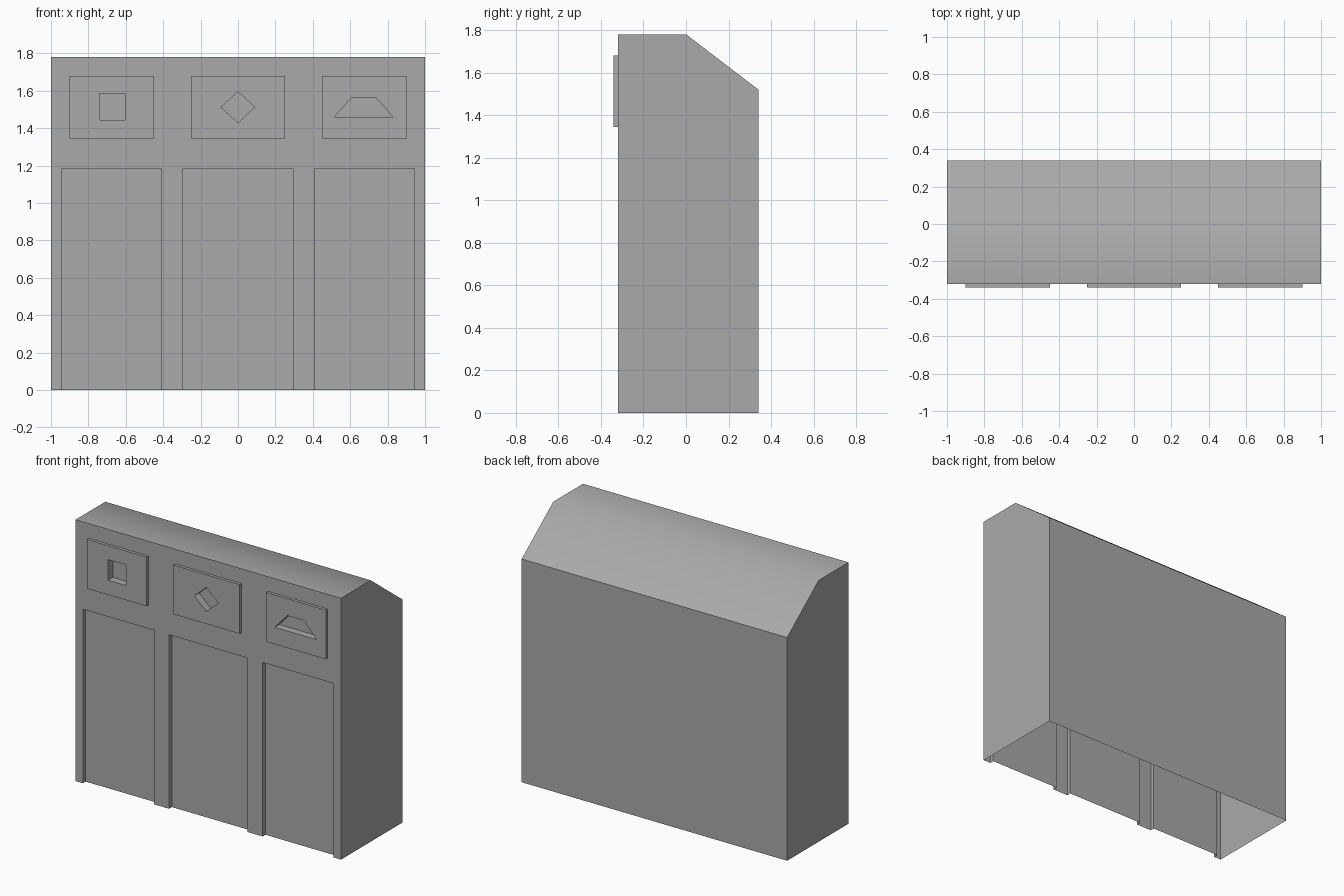
import bpy
import bmesh
import math
from mathutils import Vector

cube = bpy.data.objects.get("Cube")
if cube:
    bpy.data.objects.remove(cube, do_unlink=True)

FRONT, BACK, HEIGHT = -0.32, 0.34, 1.78
PLATE_FRONT = -0.34
POCKET_BACK = -0.29
DOOR_BACK = -0.29

grey = bpy.data.materials.new("plain_grey")
grey.use_nodes = True
grey.diffuse_color = (0.4, 0.4, 0.4, 1)
grey.node_tree.nodes["Principled BSDF"].inputs["Base Color"].default_value = (0.4, 0.4, 0.4, 1)


def prism(name, points, shift):
    """Solid made by sweeping a flat outline along a vector."""
    bm = bmesh.new()
    face = bm.faces.new([bm.verts.new(p) for p in points])
    swept = bmesh.ops.extrude_face_region(bm, geom=[face])["geom"]
    bmesh.ops.translate(bm, vec=Vector(shift), verts=[v for v in swept if isinstance(v, bmesh.types.BMVert)])
    bmesh.ops.recalc_face_normals(bm, faces=bm.faces)
    mesh = bpy.data.meshes.new(name)
    bm.to_mesh(mesh)
    bm.free()
    mesh.materials.append(grey)
    obj = bpy.data.objects.new(name, mesh)
    bpy.context.collection.objects.link(obj)
    return obj


def front_prism(name, outline, y0, y1):
    return prism(name, [(x, y0, z) for x, z in outline], (0, y1 - y0, 0))


def rect(x0, x1, z0, z1):
    return [(x0, z0), (x1, z0), (x1, z1), (x0, z1)]


def activate(obj):
    bpy.ops.object.select_all(action="DESELECT")
    obj.select_set(True)
    bpy.context.view_layer.objects.active = obj


def cut(obj, cutter):
    activate(obj)
    mod = obj.modifiers.new("cut", "BOOLEAN")
    mod.operation, mod.solver, mod.object = "DIFFERENCE", "EXACT", cutter
    bpy.ops.object.modifier_apply(modifier=mod.name)


def remove_faces(obj, rule):
    bm = bmesh.new()
    bm.from_mesh(obj.data)
    bmesh.ops.delete(bm, geom=[f for f in bm.faces if rule(f)], context="FACES")
    bm.to_mesh(obj.data)
    bm.free()


# Main body: side profile swept across the width
profile = [(FRONT, 0), (BACK, 0), (BACK, 1.52), (0, HEIGHT), (FRONT, HEIGHT)]
body = prism("cabinet_body", [(-1, y, z) for y, z in profile], (2, 0, 0))

# Three shallow door recesses
for x0, x1 in [(-0.945, -0.41), (-0.295, 0.295), (0.41, 0.945)]:
    cutter = front_prism("door_cutter", rect(x0, x1, -0.2, 1.185), FRONT - 0.1, DOOR_BACK)
    cut(body, cutter)
    bpy.data.objects.remove(cutter, do_unlink=True)

# Raised plates, each with a shaped pocket sunk into the body
square = rect(-0.74, -0.605, 1.445, 1.585)
diamond = [(-0.09, 1.512), (0, 1.43), (0.09, 1.512), (0, 1.595)]
trapezoid = [(0.515, 1.46), (0.83, 1.46), (0.735, 1.565), (0.61, 1.565)]
plates = [
    ("right_plate", -0.9, -0.45, square),
    ("middle_plate", -0.25, 0.25, diamond),
    ("left_plate", 0.45, 0.9, trapezoid),
]
parts = [body]
for name, x0, x1, shape in plates:
    plate = front_prism(name, rect(x0, x1, 1.345, 1.68), PLATE_FRONT, FRONT)
    cutter = front_prism("pocket_cutter", shape, PLATE_FRONT - 0.1, POCKET_BACK)
    cut(plate, cutter)
    cut(body, cutter)
    bpy.data.objects.remove(cutter, do_unlink=True)
    remove_faces(plate, lambda f: f.normal.y > 0.9 and f.calc_center_median().y > FRONT - 0.001)
    parts.append(plate)

# The body is an open shell underneath
remove_faces(body, lambda f: f.normal.z < -0.9 and f.calc_center_median().z < 0.001)

# Soft fold on the roof, crisp edges elsewhere
for obj in parts:
    activate(obj)
    bpy.ops.object.shade_smooth_by_angle(angle=math.radians(45))
